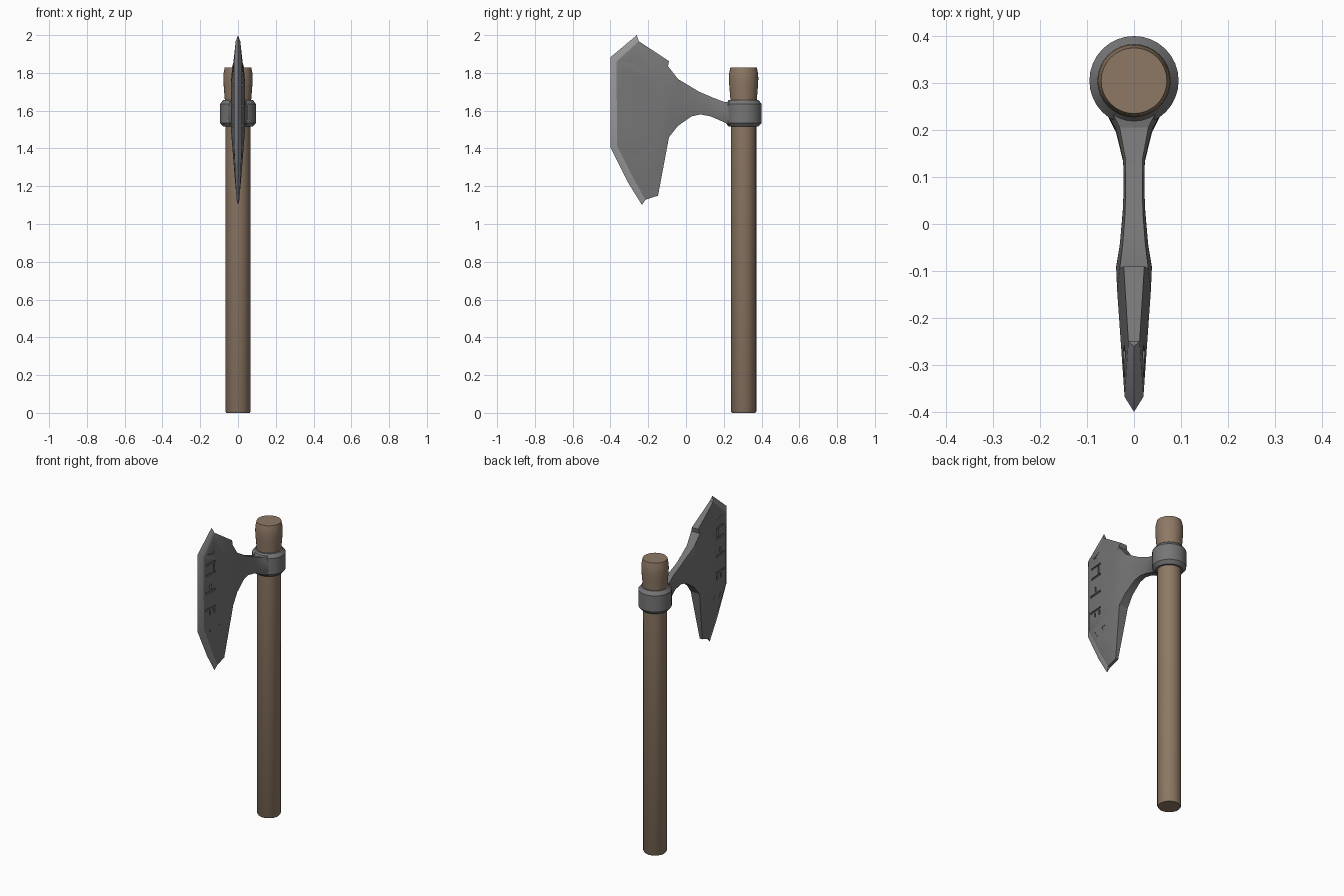
import bpy, bmesh, math
from mathutils import Vector

if "Cube" in bpy.data.objects:
    bpy.data.objects.remove(bpy.data.objects["Cube"])


def material(name, rgb):
    m = bpy.data.materials.new(name)
    m.diffuse_color = (*rgb, 1)
    m.use_nodes = True
    m.node_tree.nodes["Principled BSDF"].inputs["Base Color"].default_value = m.diffuse_color
    return m


WOOD = material("brown wood", (0.27, 0.19, 0.13))
STEEL = material("grey steel", (0.18, 0.18, 0.182))
EDGE = material("bright edge", (0.31, 0.31, 0.325))
AXIS_Y = 0.305  # handle axis


def make(name, bm, mats, smooth=None):
    bmesh.ops.recalc_face_normals(bm, faces=bm.faces[:])
    me = bpy.data.meshes.new(name)
    bm.to_mesh(me)
    bm.free()
    ob = bpy.data.objects.new(name, me)
    bpy.context.collection.objects.link(ob)
    for m in mats:
        me.materials.append(m)
    bpy.ops.object.select_all(action='DESELECT')
    ob.select_set(True)
    bpy.context.view_layer.objects.active = ob
    if smooth:
        bpy.ops.object.shade_smooth_by_angle(angle=math.radians(smooth))
    return ob


def lathe(name, profile, mat, closed=False, n=32):
    bm = bmesh.new()
    rings = [[bm.verts.new((r * math.cos(2 * math.pi * i / n),
                            AXIS_Y + r * math.sin(2 * math.pi * i / n), z))
              for i in range(n)] for r, z in profile]
    pairs = list(zip(rings, rings[1:]))
    if closed:
        pairs.append((rings[-1], rings[0]))
    else:
        bm.faces.new(rings[0])
        bm.faces.new(rings[-1])
    for a, b in pairs:
        for i in range(n):
            j = (i + 1) % n
            bm.faces.new((a[i], a[j], b[j], b[i]))
    return make(name, bm, [mat], 35)


# Handle with swollen top
lathe("handle", [(0.062, 0), (0.067, 0.008), (0.067, 1.58), (0.07, 1.66), (0.075, 1.72),
                 (0.078, 1.77), (0.076, 1.80), (0.07, 1.828)], WOOD)

# Socket ring with chamfered rims
lathe("socket_ring", [(0.064, 1.515), (0.078, 1.515), (0.095, 1.535), (0.095, 1.635),
                      (0.078, 1.657), (0.064, 1.657)], STEEL, closed=True)

# Axe head: stations from socket to cutting edge, five points each (y, z, half width)
neck = [(0.25, 1.515, 0.25, 1.65, 0.066), (0.19, 1.544, 0.205, 1.645, 0.038),
        (0.13, 1.57, 0.14, 1.67, 0.023), (0.075, 1.58, 0.07, 1.70, 0.022),
        (0.03, 1.57, 0.02, 1.73, 0.024), (-0.042, 1.52, -0.042, 1.767, 0.03),
        (-0.09, 1.46, -0.095, 1.835, 0.038)]
stations = []
for y0, z0, y1, z1, w in neck:
    stations.append([(y0 + (y1 - y0) * k / 4, z0 + (z1 - z0) * k / 4,
                      w * (0.8 if k in (0, 4) else 1)) for k in range(5)])
stations.append([(-0.148, 1.15, 0.009), (-0.165, 1.28, 0.02), (-0.14, 1.48, 0.036),
                 (-0.14, 1.75, 0.036), (-0.09, 1.862, 0.022)])
stations.append([(-0.215, 1.128, 0.008), (-0.28, 1.245, 0.014), (-0.365, 1.415, 0.02),
                 (-0.368, 1.86, 0.02), (-0.25, 1.968, 0.012)])
rim = [(-0.233, 1.10), (-0.307, 1.22), (-0.40, 1.405), (-0.40, 1.883), (-0.26, 2.0)]

bm = bmesh.new()
sides = [[[bm.verts.new((s * w, y, z)) for y, z, w in st] for st in stations]
         for s in (1, -1)]
edge = [bm.verts.new((0, y, z)) for y, z in rim]
for g in sides:
    for a, b in zip(g, g[1:]):
        for k in range(4):
            bm.faces.new((a[k], a[k + 1], b[k + 1], b[k]))
    for k in range(4):  # sharpened bevel
        bm.faces.new((g[-1][k], g[-1][k + 1], edge[k + 1], edge[k])).material_index = 1
L, R = sides
for k in (0, 4):  # lower and upper outline walls
    for i in range(len(L) - 1):
        bm.faces.new((L[i][k], L[i + 1][k], R[i + 1][k], R[i][k]))
    bm.faces.new((L[-1][k], edge[k], R[-1][k])).material_index = 1
for k in range(4):  # end hidden in the ring
    bm.faces.new((L[0][k], L[0][k + 1], R[0][k + 1], R[0][k]))
head = make("axe_head", bm, [STEEL, EDGE])


# Engraved ornament on both cheeks: abstract bars and wedges
def bar(y0, z0, y1, z1, w=0.012):
    a, b = Vector((y0, z0)), Vector((y1, z1))
    d = (b - a).normalized() * w / 2
    n = Vector((-d.y, d.x))
    return [a - d - n, b + d - n, b + d + n, a - d + n]


shapes = [bar(-0.335, 1.80, -0.265, 1.80), bar(-0.335, 1.735, -0.265, 1.735),
          bar(-0.275, 1.785, -0.275, 1.75),
          bar(-0.345, 1.625, -0.265, 1.625), bar(-0.305, 1.665, -0.305, 1.645),
          bar(-0.345, 1.52, -0.265, 1.52), bar(-0.27, 1.50, -0.27, 1.485),
          bar(-0.31, 1.50, -0.31, 1.485),
          [Vector(p) for p in ((-0.33, 1.86), (-0.25, 1.90), (-0.27, 1.85))],
          [Vector(p) for p in ((-0.32, 1.395), (-0.265, 1.335), (-0.285, 1.335))],
          [Vector(p) for p in ((-0.25, 1.39), (-0.22, 1.39), (-0.225, 1.32))]]
bm = bmesh.new()
for s in (1, -1):
    for poly in shapes:
        floor = [bm.verts.new((s * (0.013 + (p.x + 0.365) * 0.07), p.x, p.y)) for p in poly]
        top = [bm.verts.new((s * 0.1, p.x, p.y)) for p in poly]
        bm.faces.new(floor)
        bm.faces.new(top)
        for i in range(len(poly)):
            j = (i + 1) % len(poly)
            bm.faces.new((floor[i], floor[j], top[j], top[i]))
cutter = make("engraving_cutter", bm, [STEEL])
cutter.hide_render = True
mod = head.modifiers.new("engraving", 'BOOLEAN')
mod.operation = 'DIFFERENCE'
mod.solver = 'EXACT'
mod.object = cutter
bpy.context.view_layer.objects.active = head
bpy.ops.object.modifier_apply(modifier=mod.name)
bpy.data.objects.remove(cutter)
head.select_set(True)
bpy.ops.object.shade_smooth_by_angle(angle=math.radians(25))
